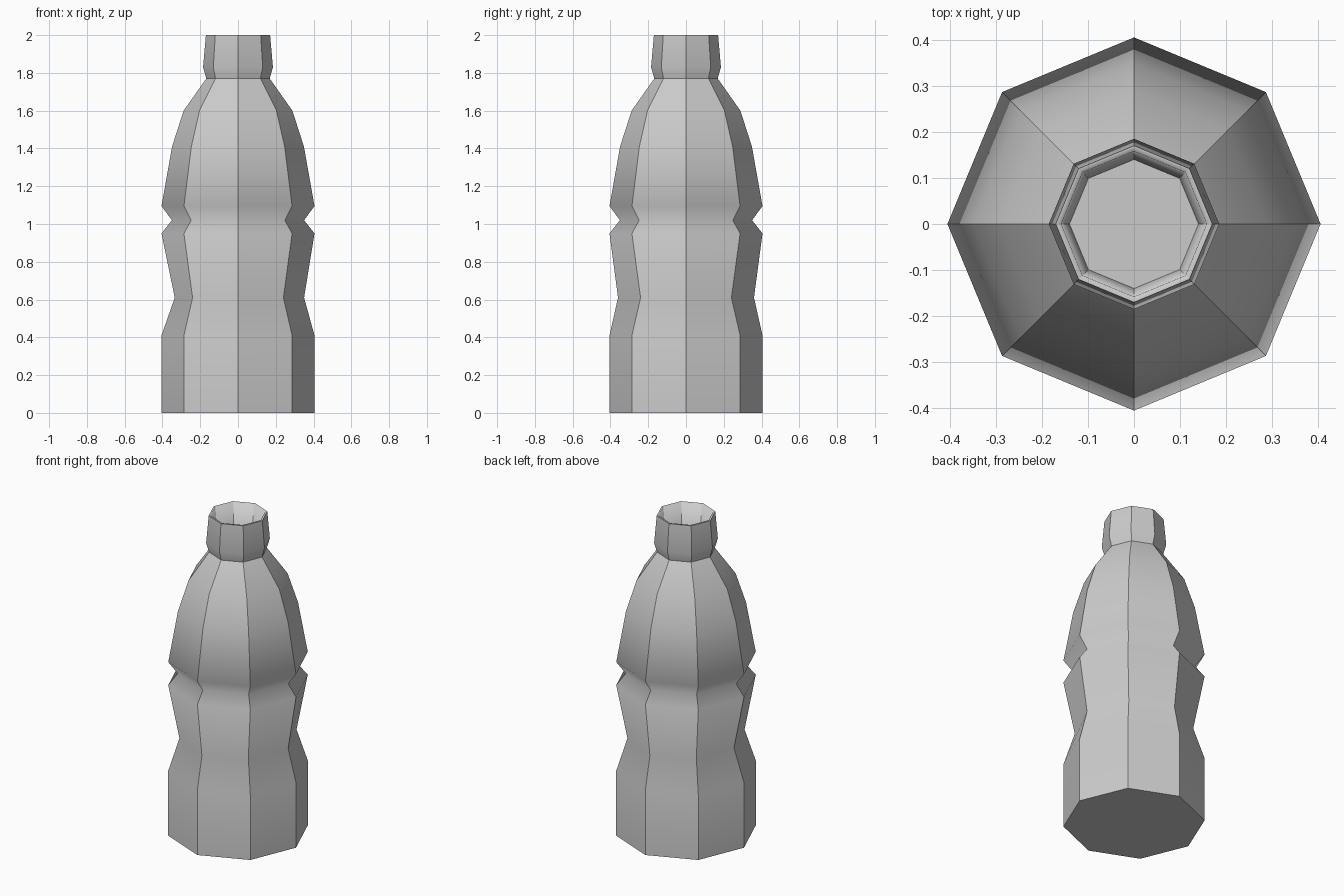
import bpy, bmesh
from math import sin, cos, pi

if "Cube" in bpy.data.objects:
    bpy.data.objects.remove(bpy.data.objects["Cube"])

SIDES = 8

# Profile from the base, up the outside, over the lip and into the neck:
# radius, height, whether the ring is a sharp edge
profile = [
    (0.405, 0.00, True), (0.405, 0.41, False), (0.340, 0.61, False),
    (0.405, 0.95, False), (0.350, 1.02, False), (0.405, 1.095, False),
    (0.349, 1.41, False), (0.288, 1.60, False), (0.168, 1.77, True),
    (0.185, 1.83, False), (0.170, 2.00, True),
    (0.158, 2.00, False), (0.140, 1.78, True),
]
# Slightly uneven grip at the waist: radius at +x, +y, -x, -y
waist = {0: 0.35, 2: 0.36, 4: 0.335, 6: 0.36}

bm = bmesh.new()
rings = []
for level, (r, z, sharp) in enumerate(profile):
    ring = []
    for i in range(SIDES):
        a = 2 * pi * i / SIDES
        ri = waist.get(i, r) if level == 2 else r
        ring.append(bm.verts.new((ri * cos(a), ri * sin(a), z)))
    rings.append(ring)

# Walls
for low, high in zip(rings, rings[1:]):
    for i in range(SIDES):
        j = (i + 1) % SIDES
        bm.faces.new((low[i], low[j], high[j], high[i]))

# Base and floor of the neck
bm.faces.new(rings[0][::-1])
bm.faces.new(rings[-1])

# Smooth along the height, crisp between the eight sides
for f in bm.faces:
    f.smooth = True
for e in bm.edges:
    e.smooth = False
for ring, (r, z, sharp) in zip(rings, profile):
    for i in range(SIDES):
        bm.edges.get((ring[i], ring[(i + 1) % SIDES])).smooth = not sharp

mesh = bpy.data.meshes.new("bottle")
bm.to_mesh(mesh)
bm.free()
bottle = bpy.data.objects.new("bottle", mesh)
bpy.context.collection.objects.link(bottle)
